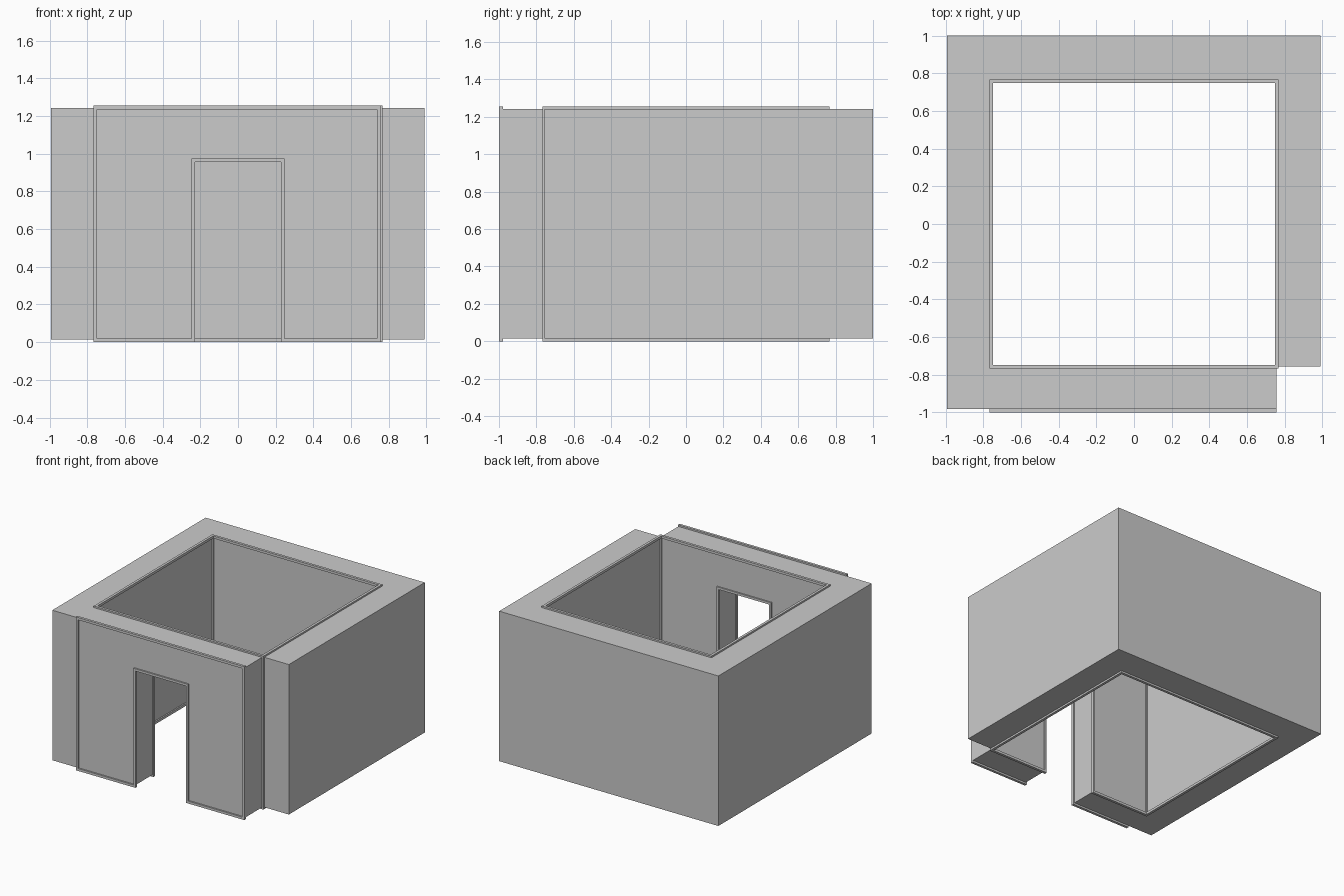
import bpy, bmesh
from mathutils import Vector

if "Cube" in bpy.data.objects:
    bpy.data.objects.remove(bpy.data.objects["Cube"])


def boxes(name, spans):
    """One object made of axis-aligned boxes given as (x0, x1, y0, y1, z0, z1)."""
    bm = bmesh.new()
    for x0, x1, y0, y1, z0, z1 in spans:
        made = bmesh.ops.create_cube(bm, size=1)["verts"]
        for v in made:
            v.co = Vector((x1 if v.co.x > 0 else x0,
                           y1 if v.co.y > 0 else y0,
                           z1 if v.co.z > 0 else z0))
    mesh = bpy.data.meshes.new(name)
    bm.to_mesh(mesh)
    bm.free()
    ob = bpy.data.objects.new(name, mesh)
    bpy.context.collection.objects.link(ob)
    return ob


def extruded_wall(name, outline, y0, y1):
    """Extrude an x/z outline along y."""
    bm = bmesh.new()
    face = bm.faces.new([bm.verts.new((x, y0, z)) for x, z in outline])
    new = bmesh.ops.extrude_face_region(bm, geom=[face])["geom"]
    bmesh.ops.translate(bm, vec=(0, y1 - y0, 0),
                        verts=[g for g in new if isinstance(g, bmesh.types.BMVert)])
    bmesh.ops.recalc_face_normals(bm, faces=bm.faces)
    mesh = bpy.data.meshes.new(name)
    bm.to_mesh(mesh)
    bm.free()
    ob = bpy.data.objects.new(name, mesh)
    bpy.context.collection.objects.link(ob)
    return ob


LOW, HIGH, TOP = 0.015, 1.242, 1.255      # wall bottom, wall top, trim top
IN, A, B = 0.758, 0.747, 0.768            # inner wall face, trim inner and outer
T = 0.02                                  # trim thickness
DOOR, DOOR_TOP = 0.238, 0.964

# U-shaped side and back walls, leaving the front right corner open
def u_walls():
    plan = [(-0.993, -0.982), (-IN, -0.982), (-IN, IN), (IN, IN),
            (IN, -0.757), (0.99, -0.757), (0.99, 1), (-0.993, 1)]
    bm = bmesh.new()
    face = bm.faces.new([bm.verts.new((x, y, LOW)) for x, y in plan])
    new = bmesh.ops.extrude_face_region(bm, geom=[face])["geom"]
    bmesh.ops.translate(bm, vec=(0, 0, HIGH - LOW),
                        verts=[g for g in new if isinstance(g, bmesh.types.BMVert)])
    bmesh.ops.recalc_face_normals(bm, faces=bm.faces)
    mesh = bpy.data.meshes.new("side_and_back_walls")
    bm.to_mesh(mesh)
    bm.free()
    ob = bpy.data.objects.new("side_and_back_walls", mesh)
    bpy.context.collection.objects.link(ob)


u_walls()

# Front wall with doorway
extruded_wall("front_wall",
              [(-IN, LOW), (-DOOR, LOW), (-DOOR, DOOR_TOP), (DOOR, DOOR_TOP),
               (DOOR, LOW), (0.755, LOW), (0.755, HIGH), (-IN, HIGH)],
              -0.988, -IN)

# Rails around the room at the top and floor, broken at the doorway
for label, z0, z1 in (("top", TOP - T, TOP), ("floor", 0, T)):
    spans = [(-B, -A, -B, B, z0, z1), (A, B, -B, B, z0, z1), (-A, A, A, B, z0, z1)]
    if label == "top":
        spans.append((-A, A, -B, -A, z0, z1))
    else:
        spans += [(-A, -DOOR, -B, -A, z0, z1), (DOOR, A, -B, -A, z0, z1)]
    boxes(label + "_room_rails", spans)

# Posts in the four room corners
boxes("room_corner_posts",
      [(min(sx * A, sx * B), max(sx * A, sx * B), min(sy * A, sy * B), max(sy * A, sy * B), T, TOP - T)
       for sx in (-1, 1) for sy in (-1, 1)])

# Edge trim on the outside of the front wall
F0, F1 = -1.0, -0.979
L, R = -B, 0.757
boxes("front_edge_trim",
      [(L, R, F0, F1, TOP - T, TOP),
       (L, L + T, F0, F1, T, TOP - T), (R - T, R, F0, F1, T, TOP - T),
       (L, -DOOR, F0, F1, 0, T), (DOOR, R, F0, F1, 0, T)])

# Door trim on the outer and inner faces
for label, y0, y1 in (("outer", F0, F1), ("inner", -B, -A)):
    boxes(label + "_door_trim",
          [(-0.247, -0.228, y0, y1, 0, 0.955), (0.228, 0.247, y0, y1, 0, 0.955),
           (-0.247, 0.247, y0, y1, 0.955, 0.974)])
